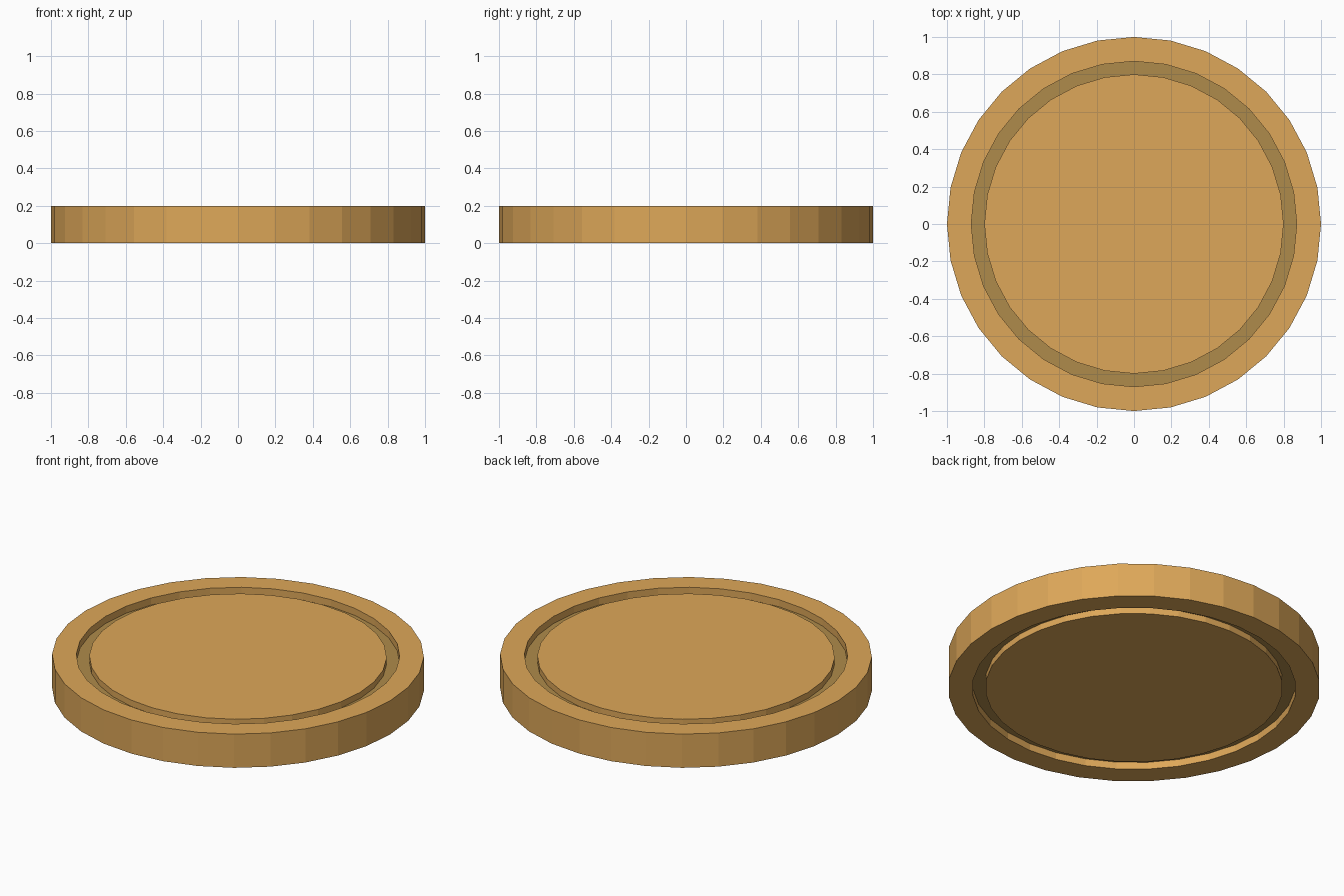
import bpy, bmesh, math

if "Cube" in bpy.data.objects:
    bpy.data.objects.remove(bpy.data.objects["Cube"])

SIDES = 32
HEIGHT = 0.2
OUTER, RIM_IN, FACE = 1.0, 0.87, 0.80   # radii of edge, rim and raised face
INSET, DEPTH = 0.005, 0.042             # drop of the face and of the groove floor


def material(name, rgb):
    m = bpy.data.materials.new(name)
    m.diffuse_color = (*rgb, 1)
    m.use_nodes = True
    m.node_tree.nodes["Principled BSDF"].inputs["Base Color"].default_value = m.diffuse_color
    return m


# half profile from the top face outwards, mirrored for the underside
top = [(FACE, HEIGHT - INSET), (FACE, HEIGHT - DEPTH),
       (RIM_IN, HEIGHT - DEPTH), (RIM_IN, HEIGHT), (OUTER, HEIGHT)]
profile = top + [(r, HEIGHT - z) for r, z in reversed(top)]
groove_floors = {1, 7}                  # profile segments in the darker colour

bm = bmesh.new()
rings = [[bm.verts.new((r * math.cos(math.tau * i / SIDES),
                        r * math.sin(math.tau * i / SIDES), z))
          for i in range(SIDES)] for r, z in profile]

# walls, rims and groove floors
for k, (a, b) in enumerate(zip(rings, rings[1:])):
    for i in range(SIDES):
        j = (i + 1) % SIDES
        f = bm.faces.new((a[i], b[i], b[j], a[j]))
        f.material_index = 1 if k in groove_floors else 0

# flat centre faces
bm.faces.new(rings[0])
bm.faces.new(rings[-1][::-1])
bmesh.ops.recalc_face_normals(bm, faces=bm.faces[:])

mesh = bpy.data.meshes.new("grooved_disc")
bm.to_mesh(mesh)
bm.free()
mesh.materials.append(material("bronze", (0.73, 0.39, 0.10)))
mesh.materials.append(material("dark_bronze", (0.43, 0.26, 0.07)))
disc = bpy.data.objects.new("grooved_disc", mesh)
bpy.context.collection.objects.link(disc)
